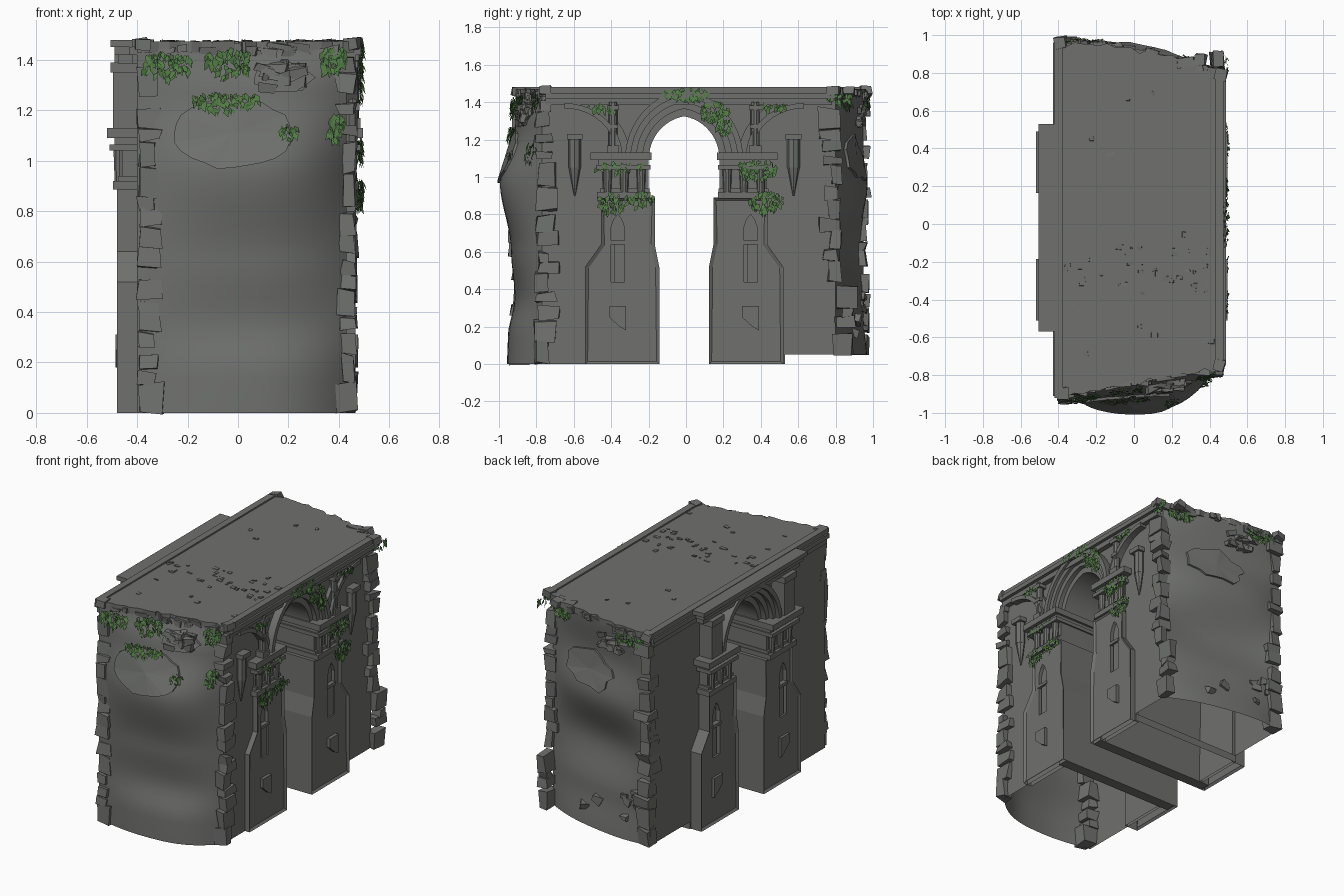
import bpy, bmesh, math, random
from mathutils import Vector, Matrix

if "Cube" in bpy.data.objects:
    bpy.data.objects.remove(bpy.data.objects["Cube"])

random.seed(7)
R = random.uniform


def material(name, rgb):
    m = bpy.data.materials.new(name)
    m.diffuse_color = (*rgb, 1)
    m.use_nodes = True
    m.node_tree.nodes["Principled BSDF"].inputs["Base Color"].default_value = m.diffuse_color
    return m


STONE = material("grey stone", (0.16, 0.165, 0.157))
GREEN = material("ivy green", (0.085, 0.2, 0.06))
XL, XR, YC = -0.40, 0.43, -0.01     # side walls and arch centre


def finish(name, bm, mat=STONE):
    bmesh.ops.recalc_face_normals(bm, faces=bm.faces)
    me = bpy.data.meshes.new(name)
    bm.to_mesh(me)
    bm.free()
    me.materials.append(mat)
    ob = bpy.data.objects.new(name, me)
    bpy.context.collection.objects.link(ob)
    return ob


def add_prism(bm, pts, x0, x1):
    a = [bm.verts.new((x0, y, z)) for y, z in pts]
    b = [bm.verts.new((x1, y, z)) for y, z in pts]
    n = len(pts)
    for i in range(n):
        bm.faces.new((a[i], a[(i + 1) % n], b[(i + 1) % n], b[i]))
    return [bm.faces.new(a[::-1]), bm.faces.new(b)]


def prism(name, pts, *spans):
    bm = bmesh.new()
    for x0, x1 in spans:
        add_prism(bm, pts, x0, x1)
    return finish(name, bm)


def add_box(bm, c, size, wobble=0.0, rot=0.0):
    m = Matrix.Translation(c) @ Matrix.Rotation(R(-rot, rot), 4, 'Z') @ Matrix.Rotation(R(-rot, rot), 4, 'Y') @ Matrix.Diagonal((*size, 1))
    for v in bmesh.ops.create_cube(bm, size=1, matrix=m)['verts']:
        v.co += Vector((R(-1, 1), R(-1, 1), R(-1, 1))) * wobble


def add_cone(bm, c, r0, r1, h, n=10):
    bmesh.ops.create_cone(bm, cap_ends=True, segments=n, radius1=r0, radius2=r1, depth=h, matrix=Matrix.Translation(c))


def boxes(name, specs):
    bm = bmesh.new()
    for x0, x1, y0, y1, z0, z1 in specs:
        add_box(bm, ((x0 + x1) / 2, (y0 + y1) / 2, (z0 + z1) / 2), (x1 - x0, abs(y1 - y0), z1 - z0))
    return finish(name, bm)


def cut(ob, cutters):
    for c in cutters:
        c.hide_render = True
        m = ob.modifiers.new("cut", 'BOOLEAN')
        m.operation, m.solver, m.object = 'DIFFERENCE', 'EXACT', c
    dg = bpy.context.evaluated_depsgraph_get()
    me = bpy.data.meshes.new_from_object(ob.evaluated_get(dg))
    ob.modifiers.clear()
    # the shell is open underneath
    bm = bmesh.new()
    bm.from_mesh(me)
    under = [f for f in bm.faces if f.normal.z < -.9 and f.calc_center_median().z < .07]
    bmesh.ops.delete(bm, geom=under, context='FACES')
    bm.to_mesh(me)
    bm.free()
    ob.data = me
    for c in cutters:
        bpy.data.objects.remove(c)


def smooth(ob, deg=35):
    bpy.ops.object.select_all(action='DESELECT')
    ob.select_set(True)
    bpy.context.view_layer.objects.active = ob
    bpy.ops.object.shade_smooth_by_angle(angle=math.radians(deg))


def arch(a, spring, apex, n=12):
    h = apex - spring
    r = (a * a + h * h) / (2 * a)
    end = math.atan2(h, r - a)
    half = [(a - r + r * math.cos(end * i / n), spring + r * math.sin(end * i / n)) for i in range(n + 1)]
    return [(YC + y, z) for y, z in half] + [(YC - y, z) for y, z in half[-2::-1]]


# bulging end walls: y as a function of x and z
def blend(table, z):
    for (z0, a), (z1, b) in zip(table, table[1:]):
        if z <= z1:
            t = max(0, (z - z0) / (z1 - z0))
            return a + (b - a) * t * t * (3 - 2 * t)
    return table[-1][1]


FRONT = [(0, .115), (.15, .11), (.36, .065), (.6, .09), (.97, .155), (1.28, .06), (1.46, .0)]
BACK = [(0, .07), (.3, .03), (.6, -.03), (.95, .07), (1.2, .02), (1.46, .05)]


def front(x, z):
    u = (x - XL) / (XR - XL)
    return -.91 + .14 * u - blend(FRONT, z) * (1 - abs(2 * u - 1) ** 2.5) * (.55 + .9 * u)


def back(x, z):
    u = (x - XL) / (XR - XL)
    return .95 - .15 * u + blend(BACK, z) * (1 - abs(2 * u - 1) ** 2.5)


# main body, lofted ring by ring
bm = bmesh.new()
NX, NZ = 18, 32
xs = [XL + (XR - XL) * i / NX for i in range(NX + 1)]
rings = []
for k in range(NZ + 1):
    z = 1.45 * k / NZ
    ring = [(x, front(x, z), z) for x in xs] + [(x, back(x, z), z) for x in xs[::-1]]
    rings.append([bm.verts.new(p) for p in ring])
for a, b in zip(rings, rings[1:]):
    for i in range(len(a)):
        j = (i + 1) % len(a)
        bm.faces.new((a[i], a[j], b[j], b[i]))
bm.faces.new(rings[0])
bm.faces.new(rings[-1])
body = finish("wall_body", bm)
opening = [(YC - .2, -.1), (YC + .2, -.1)] + arch(.23, 1.09, 1.38)
cut(body, [prism("opening_cutter", opening, (-1, 1)),
           boxes("step_cutter", [(-1, 1, .53, 1.3, -.1, .05)])])
smooth(body)

# piers, capitals and wall shafts, mirrored about the arch
for s, side in ((-1, "left"), (1, "right")):
    Y = lambda v: YC + s * v
    inner = [(.133, 0), (.133, .52), (.157, .64), (.157, .89)]
    outer = [(.445, .89), (.445, .64), (.48, .59), (.53, .52), (.53, 0)]
    place = lambda pts: [(Y(v), z) for v, z in pts]
    prism(side + "_tunnel_lining", place(inner + [(.205, .89), (.205, 0)]), (-.455, .44))
    bm = bmesh.new()
    caps = []
    for x0, x1 in ((-.48, -.38), (.4, .465)):
        caps += add_prism(bm, place(inner + outer), x0, x1)
    bmesh.ops.recalc_face_normals(bm, faces=bm.faces)
    caps = [f for f in caps if abs(f.calc_center_median().x) > .42]
    bmesh.ops.inset_individual(bm, faces=caps, thickness=.02, depth=-.012)
    pier = finish(side + "_pier", bm)
    # lancet niche with a sill and a raised lower panel
    q = Y(.355)
    lancet = [(q + t, z) for t, z in ((-.036, .44), (-.036, .73), (-.02, .775), (0, .8), (.02, .775), (.036, .73), (.036, .44))]
    cut(pier, [prism("niche_cutter", lancet, (-.6, -.44)), prism("niche_cutter", lancet, (.43, .6))])
    boxes(side + "_niche_sill", [(-.473, -.43, q - .045, q + .045, .64, .66), (.42, .458, q - .045, q + .045, .64, .66),
                                 (-.455, -.43, q - .02, q + .036, .44, .64), (.42, .443, q - .02, q + .036, .44, .64)])
    # small bracket stone low on each face
    bracket = [(q - .045, .31), (q + .045, .31), (q + .045, .18), (q + .01, .2), (q - .045, .25)]
    prism(side + "_bracket", bracket, (-.485, -.4), (.4, .475))
    # stepped capital, wrapping both faces and the tunnel side
    tiers = []
    for a, b, v0, v1, z0, z1 in ((-.495, .475, .18, .465, .885, .92), (-.46, .44, .19, .44, .92, 1.06),
                                 (-.475, .455, .185, .45, .92, .94), (-.51, .485, .18, .47, 1.04, 1.065),
                                 (-.49, .47, .19, .46, 1.065, 1.09), (-.52, .495, .175, .5, 1.09, 1.13)):
        tiers += [(a, -.38, Y(v0), Y(v1), z0, z1), (.4, b, Y(v0), Y(v1), z0, z1), (-.38, .4, Y(v0), Y(.205), z0, z1)]
    # flat pilaster on the left face, up to the cornice
    tiers += [(-.495, -.39, Y(.33), Y(.44), 1.13, 1.38), (-.505, -.39, Y(.32), Y(.45), 1.35, 1.39)]
    boxes(side + "_capital", tiers)
    bm = bmesh.new()
    for v in (.23, .32, .41):
        for x in (-.47, .45):
            add_cone(bm, (x, Y(v), .98), .02, .025, .13)
    # upper colonnette and hanging corbel shaft on the right face
    add_cone(bm, (.455, Y(.38), 1.26), .024, .024, .28)
    add_box(bm, (.455, Y(.38), 1.37), (.06, .065, .025))
    add_box(bm, (.455, Y(.38), 1.27), (.05, .055, .02))
    add_box(bm, (.455, Y(.38), 1.15), (.06, .065, .04))
    add_box(bm, (.44, Y(.585), 1.215), (.085, .085, .03))
    add_cone(bm, (.44, Y(.585), 1.13), .034, .034, .16, 8)
    add_cone(bm, (.44, Y(.585), .98), .004, .034, .16, 8)
    smooth(finish(side + "_shafts", bm))
    # springing ribs of the lost neighbouring arches
    for r0, r1, x1 in ((.28, .31, .475), (.31, .35, .455)):
        arc = lambda r: [(Y(.64 - r * math.cos(t * math.pi / 20)), 1.11 + r * .92 * math.sin(t * math.pi / 20)) for t in range(11)]
        prism(side + "_rib", arc(r0) + arc(r1)[::-1], (.41, x1))

# stepped pointed archivolts; the inner two line the tunnel
for a, b, h0, h1, x0, x1, through in ((.188, .222, 1.325, 1.365, -.40, .41, 1), (.222, .255, 1.365, 1.4, -.435, .44, 1),
                                      (.255, .285, 1.4, 1.435, -.465, .46, 0), (.285, .315, 1.435, 1.47, -.49, .48, 0)):
    spans = ((x0, x1),) if through else ((x0, -.38), (.4, x1))
    smooth(prism("archivolt", arch(b, 1.1, h1) + arch(a, 1.1, h0)[::-1], *spans))

# roof deck with ragged ends, and side cornices
bm = bmesh.new()
n = 20
px = [-.4 + .86 * i / n for i in range(n + 1)]
outline = [(x, front(min(x, XR), 1.46) + R(-.015, .015)) for x in px]
outline += [(x, back(min(x, XR), 1.46) + R(-.02, .012)) for x in px[::-1]]
for z in (1.43, 1.472):
    bm.faces.new([bm.verts.new((x, y, z)) for x, y in outline])
bm.verts.ensure_lookup_table()
lo, hi = bm.verts[:len(outline)], bm.verts[len(outline):]
for i in range(len(outline)):
    j = (i + 1) % len(outline)
    bm.faces.new((lo[i], lo[j], hi[j], hi[i]))
finish("roof_deck", bm)
boxes("cornice", [(.4, .465, -.75, .78, 1.385, 1.42), (.4, .487, -.75, .8, 1.42, 1.45), (.43, .475, -.75, .8, 1.45, 1.482),
                  (-.42, -.37, -.9, .94, 1.385, 1.42), (-.43, -.37, -.91, .96, 1.42, 1.45), (-.42, -.375, -.92, .97, 1.45, 1.482),
                  (-.475, -.4, -.53, .49, 1.385, 1.42), (-.49, -.4, -.55, .51, 1.42, 1.45), (-.505, -.4, -.57, .53, 1.45, 1.478)])

# chips on the deck, loose blocks at its edges
bm = bmesh.new()
for i in range(45):
    add_box(bm, (R(-.36, .42), R(-.36, -.12) if i < 32 else R(-.7, .7), 1.473), (R(.01, .04), R(.008, .03), .008), .003, .1)
for i in range(26):
    x = R(-.36, .4)
    y = front(x, 1.45) + .01 if i % 2 else back(x, 1.45) - .01
    add_box(bm, (x, y, R(1.42, 1.455)), (R(.05, .1), R(.03, .05), R(.02, .045)), .008, .2)
for x, y in ((-.38, -.9), (-.39, .96), (.45, -.75), (.46, .79), (.35, .87)):
    add_box(bm, (x, y, 1.46), (.06, .06, .045), .006, .2)
finish("roof_rubble", bm)

# broken quoin stones up the four corners
bm = bmesh.new()
for x, face, s in ((-.355, front, 1), (.425, front, 1), (-.365, back, -1), (.43, back, -1)):
    z = 0 if s > 0 else .05
    while z < 1.36:
        h = R(.04, .13)
        w, d = (R(.06, .11) if x < 0 else R(.05, .08)), R(.05, .12)
        cx = x + (w - .08) / 2 * (1 if x < 0 else -1)
        y = face(x, z + h / 2) + s * (d / 2 - R(.01, .035))
        if s < 0 and x > 0 and z < .35:
            y += .08
        add_box(bm, (cx, y, z + h / 2), (w, d, h * .97), .01, .05)
        z += h + (R(0, .05) if R(0, 1) > .6 else 0)
finish("quoin_stones", bm)


# flaked patches that follow the end walls
def patch(name, face, s, cx, cz, rx, rz, n=22, rough=.12):
    bm = bmesh.new()
    rim, base = [], []
    for i in range(n):
        t = 2 * math.pi * i / n
        k = 1 + R(-rough, rough)
        x, z = cx + rx * k * math.cos(t), cz + rz * k * math.sin(t)
        rim.append(bm.verts.new((x, face(x, z) + s * .014, z)))
        base.append(bm.verts.new((x, face(x, z) - s * .02, z)))
    mid = bm.verts.new((cx, face(cx, cz) + s * .012, cz))
    for i in range(n):
        j = (i + 1) % n
        bm.faces.new((mid, rim[i], rim[j]))
        bm.faces.new((rim[i], base[i], base[j], rim[j]))
    finish(name, bm)


patch("front_flake", front, -1, -.02, 1.11, .23, .14, 24, .06)
patch("back_flake", back, 1, .08, 1.1, .18, .12, 18, .2)
patch("front_rubble_bed", front, -1, .17, 1.33, .12, .06, 14, .15)
bm = bmesh.new()
for face, cx, cz, rx, rz, count in ((front, .17, 1.33, .1, .045, 14), (back, -.1, 1.33, .12, .05, 10), (back, 0, .22, .32, .15, 7)):
    for i in range(count):
        x, z = cx + R(-rx, rx), cz + R(-rz, rz)
        add_box(bm, (x, face(x, z), z), (R(.04, .08), .035, R(.025, .05)), .012, .3)
finish("wall_rubble", bm)

# ivy: little folded leaves scattered in hanging clumps
bm = bmesh.new()


def leaves(place, u, v, du, dv, count):
    for _ in range(count):
        a = R(-1, 1)
        b = R(-1, .6) * (1 - .5 * abs(a))
        p, side, out = place(u + a * du, v + b * dv)
        p = p + out * R(.005, .025)
        d = (side * R(-.8, .8) + Vector((0, 0, -1)) + out * R(-.3, .5)).normalized()
        w = d.cross(out + side * R(-.5, .5)).normalized()
        L = R(.022, .045)
        q = [p, p + d * L * .4 + w * L * .28, p + d * L, p + d * L * .4 - w * L * .28]
        bm.faces.new([bm.verts.new(c) for c in q])


on_front = lambda x, z: (Vector((x, front(x, min(z, 1.46)) - .01, z)), Vector((1, 0, 0)), Vector((0, -1, 0)))
on_back = lambda x, z: (Vector((x, back(x, min(z, 1.46)), z)), Vector((1, 0, 0)), Vector((0, 1, 0)))
on_right = lambda y, z: (Vector((.468, y, z)), Vector((0, 1, 0)), Vector((1, 0, 0)))
for c in ((-.28, 1.4, .085, .07, 90), (-.04, 1.41, .085, .08, 90), (.38, 1.42, .05, .08, 60), (-.05, 1.25, .13, .05, 100),
          (.39, 1.16, .025, .08, 40), (.2, 1.13, .03, .04, 20)):
    leaves(on_front, *c)
for c in ((.33, 1.42, .07, .06, 60), (-.25, 1.42, .1, .05, 60)):
    leaves(on_back, *c)
for c in ((0, 1.46, .12, .04, 80), (.15, 1.37, .07, .08, 80), (.2, 1.29, .04, .06, 40), (-.35, 1.07, .12, .04, 40),
          (.38, 1.06, .1, .07, 80), (-.4, .88, .06, .08, 50), (-.25, .9, .07, .06, 40), (.42, .89, .09, .08, 80),
          (-.45, 1.38, .07, .03, 20), (.47, 1.39, .06, .03, 20), (.82, 1.44, .06, .04, 25)):
    leaves(on_right, *c)
finish("ivy", bm, GREEN)
